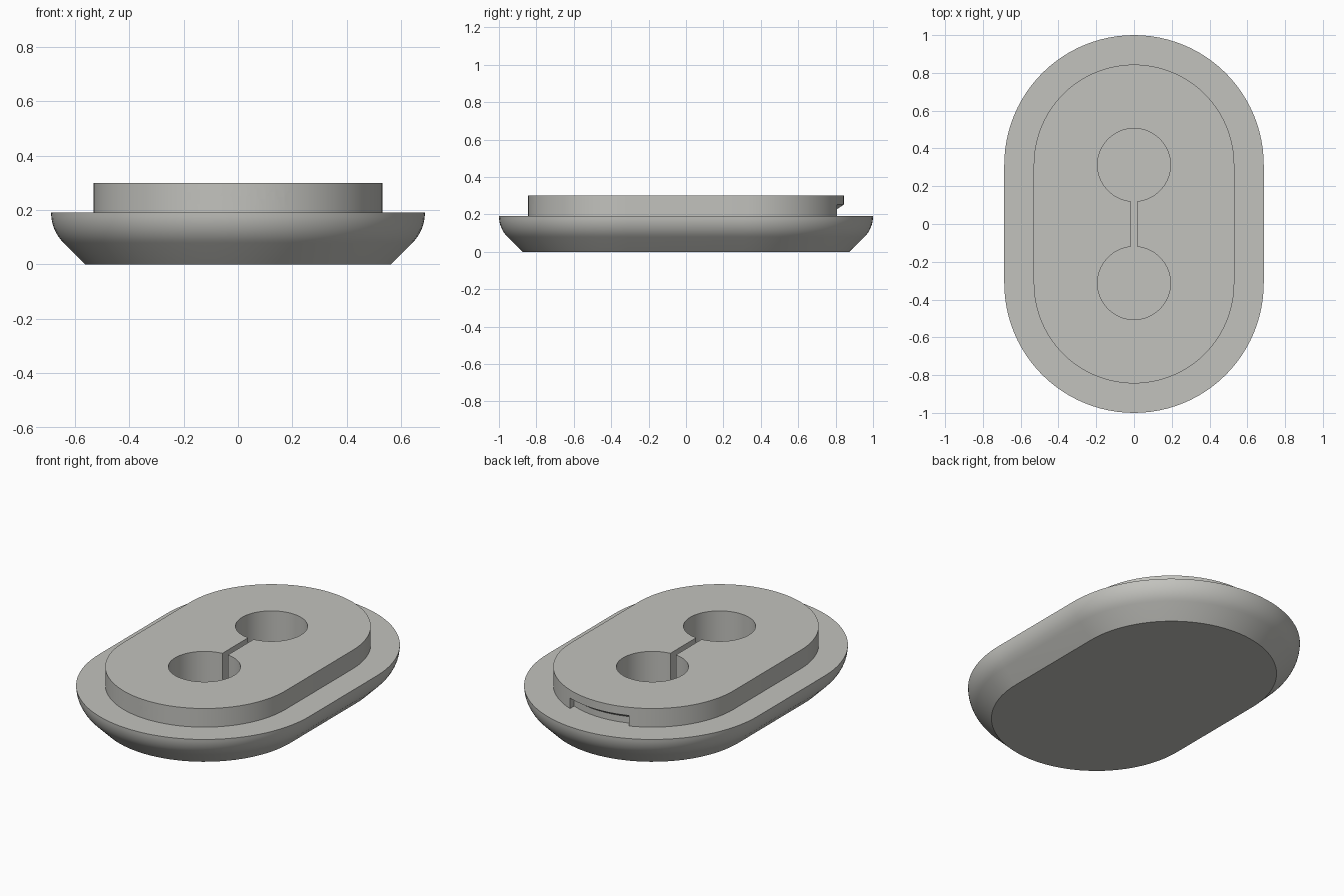
import bpy, bmesh, math

if "Cube" in bpy.data.objects:
    bpy.data.objects.remove(bpy.data.objects["Cube"])

CY = 0.313          # distance of the round ends' centres from the middle
SEG = 48            # segments per half circle

grey = bpy.data.materials.new("warm grey")
grey.diffuse_color = (0.54, 0.54, 0.51, 1)
grey.use_nodes = True
grey.node_tree.nodes["Principled BSDF"].inputs["Base Color"].default_value = grey.diffuse_color


def finish(name, bm):
    bmesh.ops.recalc_face_normals(bm, faces=bm.faces)
    mesh = bpy.data.meshes.new(name)
    bm.to_mesh(mesh)
    bm.free()
    mesh.materials.append(grey)
    obj = bpy.data.objects.new(name, mesh)
    bpy.context.collection.objects.link(obj)
    return obj


def loft(name, loops, closed=False):
    """Skin equal-length loops; cap the ends, or join last to first."""
    bm = bmesh.new()
    rings = [[bm.verts.new(p) for p in loop] for loop in loops]
    n = len(rings[0])
    for a, b in zip(rings, rings[1:]):
        for i in range(n):
            j = (i + 1) % n
            bm.faces.new((a[i], a[j], b[j], b[i]))
    bm.faces.new(rings[0][::-1])
    bm.faces.new(rings[-1])
    return finish(name, bm)


def stadium(r, z):
    """Rounded-end outline of radius r at height z."""
    pts = []
    for side in (1, -1):
        for i in range(SEG + 1):
            a = math.pi * i / SEG
            pts.append((side * r * math.cos(a), side * (CY + r * math.sin(a)), z))
    return pts


def circle(r, y, z, n=64):
    return [(r * math.cos(2 * math.pi * i / n), y + r * math.sin(2 * math.pi * i / n), z)
            for i in range(n)]


def boolean(obj, other, op):
    m = obj.modifiers.new(op, 'BOOLEAN')
    m.operation, m.object, m.solver = op, other, 'EXACT'
    bpy.context.view_layer.objects.active = obj
    bpy.ops.object.modifier_apply(modifier=m.name)
    bpy.data.objects.remove(other)


# Base flange: 45 degree chamfer flowing into a rounded rim
R, ARC, TOP = 0.687, 0.157, 0.19
profile = [(0.562, 0.0)]
for i in range(9):
    a = math.pi / 4 * (1 - i / 8)
    profile.append((R - ARC + ARC * math.cos(a), TOP - ARC * math.sin(a)))
body = loft("plug_body", [stadium(r, z) for r, z in profile])

# Raised lid
lid = loft("lid", [stadium(0.531, 0.12), stadium(0.531, 0.30)])

# Snap notches at both ends, swept around the round ends, with a sloped lip
section = [(0.495, 0.15), (0.60, 0.15), (0.60, 0.252), (0.531, 0.252), (0.495, 0.228)]
for side in (1, -1):
    loops = []
    for i in range(17):
        t = -1 + i / 8
        loop = []
        for r, z in section:
            x = 0.192 * t       # ends of the notch stay parallel to y
            loop.append((x, side * (CY + math.sqrt(r * r - x * x)), z))
        loops.append(loop)
    boolean(lid, loft("notch_cutter", loops), 'DIFFERENCE')
boolean(body, lid, 'UNION')

# Two round pockets joined by a narrow slot
FLOOR = 0.07
for y in (CY, -CY):
    pocket = loft("pocket_cutter", [circle(0.193, y, FLOOR), circle(0.193, y, 0.4)])
    boolean(body, pocket, 'DIFFERENCE')
slot = [(-0.018, -0.2), (0.018, -0.2), (0.018, 0.2), (-0.018, 0.2)]
boolean(body, loft("slot_cutter", [[(x, y, z) for x, y in slot] for z in (FLOOR, 0.4)]),
        'DIFFERENCE')

# Smooth curved walls, keep edges crisp
bpy.ops.object.select_all(action='DESELECT')
body.select_set(True)
bpy.context.view_layer.objects.active = body
bpy.ops.object.shade_smooth_by_angle(angle=math.radians(30))
